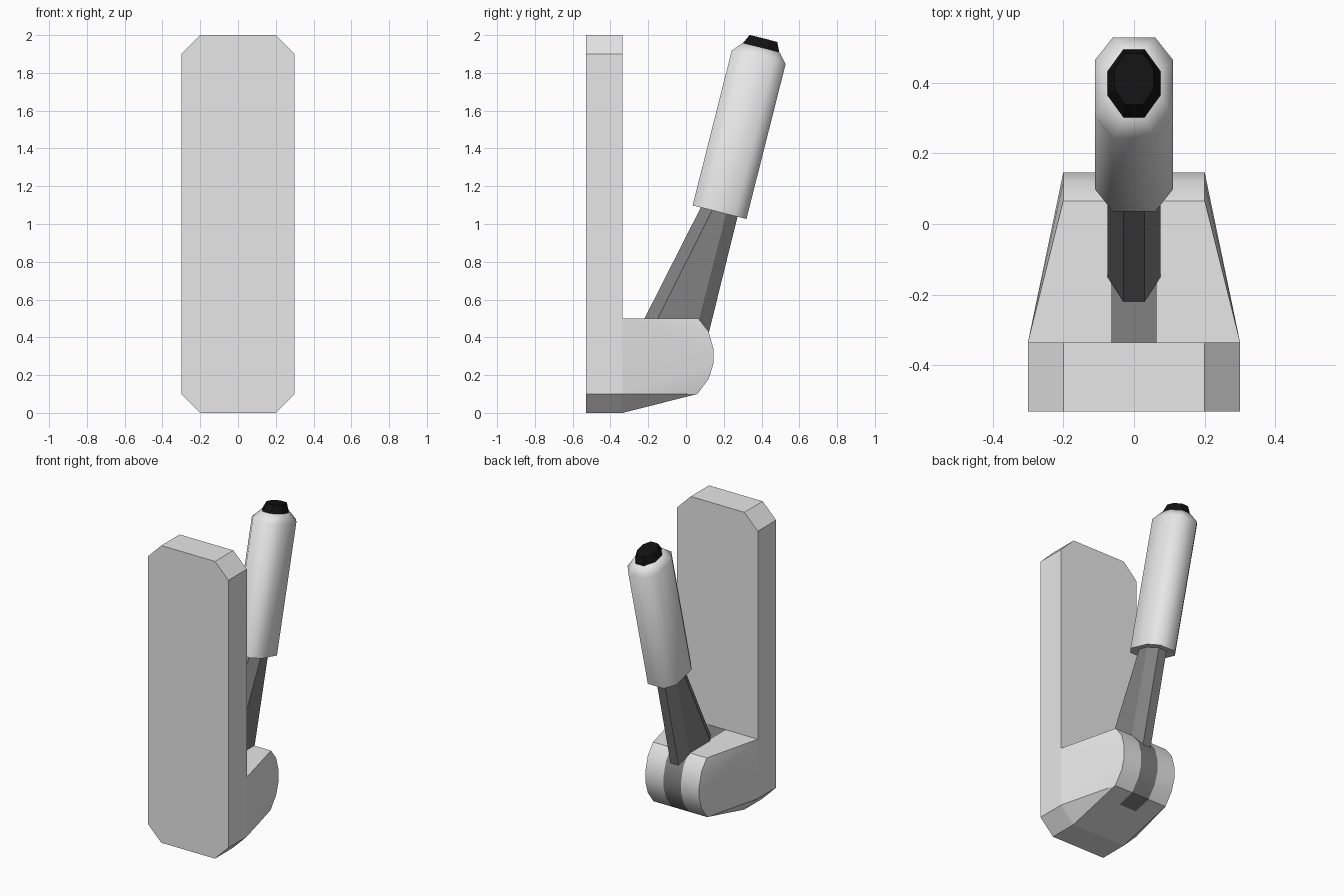
import bpy, bmesh
from mathutils import Vector

if "Cube" in bpy.data.objects:
    bpy.data.objects.remove(bpy.data.objects["Cube"])


def material(name, v):
    m = bpy.data.materials.new(name)
    m.diffuse_color = (v, v, v, 1)
    m.use_nodes = True
    m.node_tree.nodes["Principled BSDF"].inputs["Base Color"].default_value = m.diffuse_color
    return m


LIGHT = material("light_grey", 0.8)
DARK = material("dark_grey", 0.22)
BLACK = material("black", 0.006)


def finish(bm, name, mats, smooth=None):
    bmesh.ops.recalc_face_normals(bm, faces=bm.faces)
    me = bpy.data.meshes.new(name)
    bm.to_mesh(me)
    bm.free()
    for m in mats:
        me.materials.append(m)
    ob = bpy.data.objects.new(name, me)
    bpy.context.collection.objects.link(ob)
    if smooth:
        bpy.ops.object.select_all(action='DESELECT')
        ob.select_set(True)
        bpy.context.view_layer.objects.active = ob
        bpy.ops.object.shade_smooth_by_angle(angle=smooth)
    return ob


def loft(name, rings, mat, smooth=None):
    """Skin a list of equal-length rings and cap both ends."""
    bm = bmesh.new()
    vs = [[bm.verts.new(p) for p in r] for r in rings]
    n = len(vs[0])
    for a, b in zip(vs, vs[1:]):
        for i in range(n):
            j = (i + 1) % n
            bm.faces.new((a[i], a[j], b[j], b[i]))
    bm.faces.new(vs[0])
    bm.faces.new(vs[-1])
    return finish(bm, name, [mat], smooth)


def octagon(hx, fx, hp, fp):
    """Chamfered rectangle: half sizes hx, hp and half flats fx, fp."""
    return [(fx, -hp), (hx, -fp), (hx, fp), (fx, hp),
            (-fx, hp), (-hx, fp), (-hx, -fp), (-fx, -hp)]


# tilted lever frame: origin at the grip's lower end
ORIGIN = Vector((0, 0.1775, 1.0625))
AXIS = Vector((0, 0.245, 0.9695))
ACROSS = Vector((0, 0.9695, -0.245))


def lever_ring(t, *size):
    return [ORIGIN + AXIS * t + ACROSS * p + Vector((x, 0, 0))
            for x, p in octagon(*size)]


# back plate with chamfered corners
outline = [(x, z) for x, z in octagon(0.3, 0.2, 1.0, 0.9)]
loft("back_plate", [[(x, y, z + 1) for x, z in outline]
                    for y in (-0.53, -0.335)], LIGHT)

# housing: hull between the plate and a rounded nose
nose = [(0.065, 0.5), (0.12, 0.43), (0.145, 0.34),
        (0.145, 0.26), (0.12, 0.18), (0.06, 0.1)]
bm = bmesh.new()
for s in (-1, 1):
    for y, z in nose:
        bm.verts.new((s * 0.2, y, z))
    for x, z in ((0.3, 0.5), (0.3, 0.1), (0.2, 0)):
        bm.verts.new((s * x, -0.335, z))
bmesh.ops.convex_hull(bm, input=bm.verts[:])
bmesh.ops.dissolve_limit(bm, angle_limit=0.01, verts=bm.verts[:], edges=bm.edges[:])
bm.normal_update()
bmesh.ops.delete(bm, geom=[f for f in bm.faces if f.normal.y < -0.95],
                 context='FACES')
# cut the dark centre strip into the surface
for x in (-0.065, 0.065):
    bmesh.ops.bisect_plane(bm, geom=bm.verts[:] + bm.edges[:] + bm.faces[:],
                           plane_co=(x, 0, 0), plane_no=(1, 0, 0))
bm.normal_update()
under = [f for f in bm.faces
         if f.normal.z < -0.9 and abs(f.calc_center_median().x) < 0.06]
geom = set(under)
for f in under:
    geom.update(f.edges)
    geom.update(f.verts)
bmesh.ops.bisect_plane(bm, geom=list(geom), plane_co=(0, -0.06, 0),
                       plane_no=(0, 1, 0))
bm.normal_update()
for f in bm.faces:
    c = f.calc_center_median()
    if abs(c.x) < 0.06 and (f.normal.z > -0.9 or c.y > -0.06):
        f.material_index = 1
finish(bm, "hinge_housing", [LIGHT, DARK], 0.5)

# tapered lever arm, flaring toward the housing
foot = [(x, p - 0.07, 0.42) for x, p in octagon(0.075, 0.03, 0.19, 0.12)]
loft("lever_arm", [foot, lever_ring(0.02, 0.075, 0.03, 0.098, 0.036)], DARK)

# smooth grip with a tapered shoulder
loft("lever_grip", [lever_ring(0, 0.11, 0.06, 0.147, 0.082),
                    lever_ring(0.846, 0.11, 0.06, 0.147, 0.082),
                    lever_ring(0.899, 0.075, 0.03, 0.1, 0.036)], LIGHT, 1.0)

# black push button on the tip
loft("tip_button", [lever_ring(0.897, 0.075, 0.03, 0.1, 0.036),
                    lever_ring(0.949, 0.055, 0.025, 0.075, 0.03)], BLACK)
